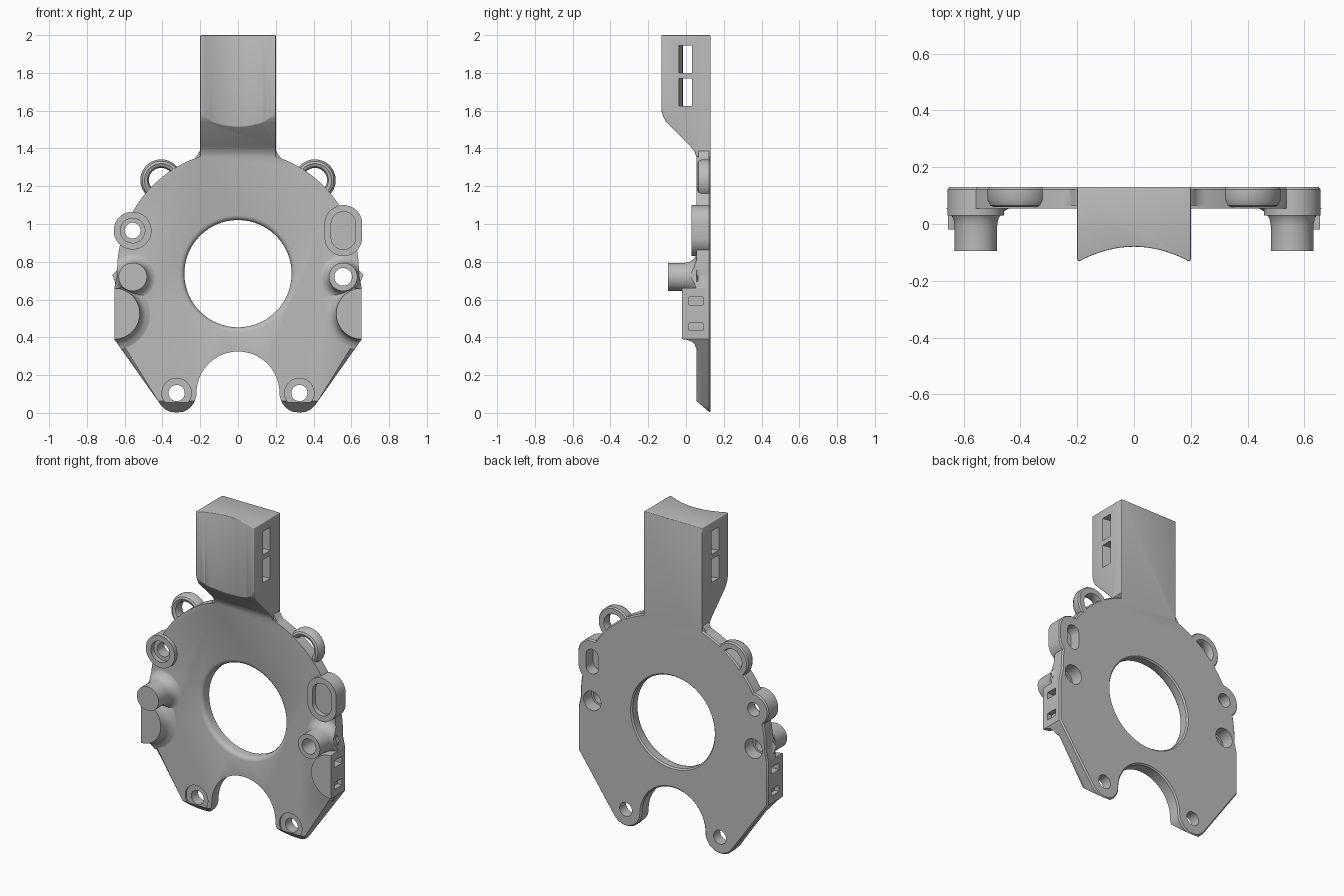
import bpy, bmesh
from math import sin, cos, radians, pi
from mathutils import Vector

cube = bpy.data.objects.get("Cube")
if cube:
    bpy.data.objects.remove(cube)

BACK, FRONT = 0.13, 0.055

grey = bpy.data.materials.new("light grey")
grey.use_nodes = True
colour = (0.5, 0.5, 0.5, 1)
grey.diffuse_color = colour
grey.node_tree.nodes["Principled BSDF"].inputs["Base Color"].default_value = colour


def finish(name, bm):
    bmesh.ops.recalc_face_normals(bm, faces=bm.faces[:])
    mesh = bpy.data.meshes.new(name)
    bm.to_mesh(mesh)
    bm.free()
    mesh.materials.append(grey)
    obj = bpy.data.objects.new(name, mesh)
    bpy.context.collection.objects.link(obj)
    return obj


def prism(name, points, axis, low, high, bevels=()):
    """Extrude a flat outline along an axis; bevels are (level, width, segments)."""
    bm = bmesh.new()

    def place(p, level):
        co = list(p)
        co.insert(axis, level)
        return bm.verts.new(co)
    a = [place(p, low) for p in points]
    b = [place(p, high) for p in points]
    bm.faces.new(a)
    bm.faces.new(b)
    for i in range(len(points)):
        bm.faces.new((a[i - 1], a[i], b[i], b[i - 1]))
    for level, width, segments in bevels:
        edges = [e for e in bm.edges if all(abs(v.co[axis] - level) < 1e-5 for v in e.verts)]
        bmesh.ops.bevel(bm, geom=edges, offset=width, segments=segments, profile=0.5,
                        affect='EDGES', clamp_overlap=False)
    return finish(name, bm)


def lathe(name, x, z, profile, stretch=0, steps=48):
    """Spin (radius, y) points about a front-to-back axis, optionally as an oval."""
    bm = bmesh.new()
    rings = []
    for i in range(steps):
        t = 2 * pi * (i + 0.5) / steps
        shift = stretch if sin(t) > 0 else -stretch
        rings.append([bm.verts.new((x + r * cos(t), y, z + r * sin(t) + shift)) for r, y in profile])
    first = 1 if profile[0][0] == 0 else 0
    for i in range(steps):
        for j in range(first, len(profile)):
            p, q = rings[i - 1], rings[i]
            bm.faces.new((p[j - 1], p[j], q[j], q[j - 1]))
    bmesh.ops.remove_doubles(bm, verts=bm.verts[:], dist=1e-6)
    return finish(name, bm)


def rod(name, x, z, radius, low, high, stretch=0):
    return lathe(name, x, z, [(0, low), (radius, low), (radius, high), (0, high)], stretch)


def box(name, lo, hi):
    return prism(name, [(lo[0], lo[2]), (hi[0], lo[2]), (hi[0], hi[2]), (lo[0], hi[2])], 1, lo[1], hi[1])


def apply(obj, mod):
    bpy.context.view_layer.objects.active = obj
    bpy.ops.object.modifier_apply(modifier=mod.name)


def combine(obj, tool, operation, keep=False):
    mod = obj.modifiers.new("cut", 'BOOLEAN')
    mod.operation, mod.solver, mod.object = operation, 'EXACT', tool
    apply(obj, mod)
    if not keep:
        bpy.data.objects.remove(tool)


def arc(x, z, r, start, end, steps):
    angles = [radians(start + (end - start) * i / steps) for i in range(steps + 1)]
    return [(x + r * cos(a), z + r * sin(a)) for a in angles]


# Plate outline: round top, straight flanks, rounded feet and an arched notch
half = arc(0, 0.75, 0.64, 90, -2, 36) + [(0.655, 0.66), (0.655, 0.39)]
half += arc(0.325, 0.105, 0.105, -35, -180, 18) + arc(0, 0.105, 0.22, 0, 90, 20)[1:]
outline = half + [(-x, z) for x, z in reversed(half[1:-1])]
plate = prism("mounting_plate", outline, 1, FRONT, BACK, [(FRONT, 0.025, 4), (BACK, 0.008, 1)])
limit = prism("outline_limit", outline, 1, -0.3, BACK - 0.01)

# Handle: scooped cross-section trimmed by its side profile, then softened
scoop = [(-0.2 + 0.4 * i / 16, -0.08 - 0.055 * (i / 8 - 1) ** 2) for i in range(17)]
handle = prism("handle", scoop + [(0.2, BACK), (-0.2, BACK)], 2, 1.28, 2)
side = [(0.2, 1.2), (0.2, 2.1), (-0.13, 2.1), (-0.13, 1.6), (-0.122, 1.57), (-0.105, 1.54),
        (0.025, 1.41), (0.045, 1.385), (0.057, 1.35), (0.057, 1.2)]
combine(handle, prism("side_profile", side, 0, -0.4, 0.4), 'INTERSECT')
soften = handle.modifiers.new("soften", 'BEVEL')
soften.width, soften.segments, soften.angle_limit = 0.014, 3, radians(40)
apply(handle, soften)

# Two curved slots through the handle sides
bow = [(-0.25 + 0.5 * i / 12, -0.015 - 0.035 * (i / 6 - 1) ** 2) for i in range(13)]
for z in (1.625, 1.8):
    combine(handle, prism("handle_slot", bow + [(0.25, 0.032), (-0.25, 0.032)], 2, z, z + 0.145), 'DIFFERENCE')
combine(plate, handle, 'UNION')

for s in (-1, 1):
    # Small gusset where the handle meets the disc
    gusset = [(s * 0.18, 1.32), (s * 0.25, 1.32), (s * 0.215, 1.365), (s * 0.203, 1.385), (s * 0.18, 1.4)]
    combine(plate, prism("neck_gusset", gusset, 1, 0.065, 0.122), 'UNION')
    # Upper loop with rounded front edges
    ring = [(0.065, 0.085), (0.072, 0.068), (0.088, 0.06), (0.1, 0.066), (0.11, 0.085),
            (0.11, 0.122), (0.103, BACK), (0.07, BACK), (0.065, 0.122)]
    combine(plate, lathe("upper_loop", s * 0.407, 1.232, ring), 'UNION')
    # Mid-height ear: round on one side, oval on the other
    stretch = 0.035 if s > 0 else 0
    ear = [(0, 0.03), (0.1, 0.03), (0.1, 0.122), (0.093, BACK), (0, BACK)]
    combine(plate, lathe("ear", s * 0.558, 0.965, ear, stretch), 'UNION')
    # Boss and side pod, both flared into the plate
    boss = [(0, -0.095), (0.075, -0.095), (0.075, -0.005), (0.08, 0.02), (0.095, 0.042),
            (0.115, 0.054), (0.14, 0.058), (0.14, 0.1), (0, 0.1)]
    pod = [(0, -0.02), (0.135, -0.02), (0.138, 0.005), (0.148, 0.03), (0.165, 0.046),
           (0.195, 0.057), (0.195, 0.1), (0, 0.1)]
    for part in (lathe("boss", s * 0.557, 0.72, boss), lathe("side_pod", s * 0.655, 0.525, pod)):
        if part.name.startswith("side_pod"):
            combine(part, box("pod_top_cut", (-1, -0.3, 0.661), (1, 0.3, 0.9)), 'DIFFERENCE')
        combine(part, limit, 'INTERSECT', keep=True)
        combine(plate, part, 'UNION')

for s in (-1, 1):
    # Holes with their recesses
    stretch = 0.035 if s > 0 else 0
    holes = [rod("ear_recess", s * 0.558, 0.965, 0.065, -0.2, 0.06, stretch),
             rod("ear_hole", s * 0.558, 0.965, 0.042, -0.2, 0.2, stretch),
             rod("boss_hole", s * 0.557, 0.72, 0.047, -0.2, 0.2),
             rod("boss_back_recess", s * 0.557, 0.72, 0.06, 0.05, 0.2),
             rod("foot_recess", s * 0.325, 0.105, 0.078, -0.1, 0.065),
             rod("foot_hole", s * 0.325, 0.105, 0.043, -0.2, 0.2)]
    # Side slots in the pod
    for z, depth in ((0.572, 0.08), (0.435, 0.03)):
        x = sorted((s * 0.7, s * (0.655 - depth)))
        holes.append(box("pod_slot", (x[0], 0.017, z), (x[1], 0.09, z + 0.042)))
    for hole in holes:
        combine(plate, hole, 'DIFFERENCE')

# Central opening with a rounded front lip
opening = [(0, -0.2), (0.31, -0.2), (0.31, FRONT), (0.297, 0.059), (0.288, 0.068), (0.284, 0.082),
           (0.284, 0.121), (0.292, BACK), (0.292, 0.2), (0, 0.2)]
combine(plate, lathe("central_opening", 0, 0.737, opening, steps=72), 'DIFFERENCE')

# Sloped toes under the feet
toe = [(-0.2, -0.2), (BACK + 0.01, -0.01), (FRONT - 0.02, 0.08), (-0.2, 0.08)]
combine(plate, prism("toe_cut", toe, 0, -0.6, 0.6), 'DIFFERENCE')
bpy.data.objects.remove(limit)

bpy.ops.object.select_all(action='DESELECT')
plate.select_set(True)
bpy.context.view_layer.objects.active = plate
bpy.ops.object.shade_smooth_by_angle(angle=radians(32))
